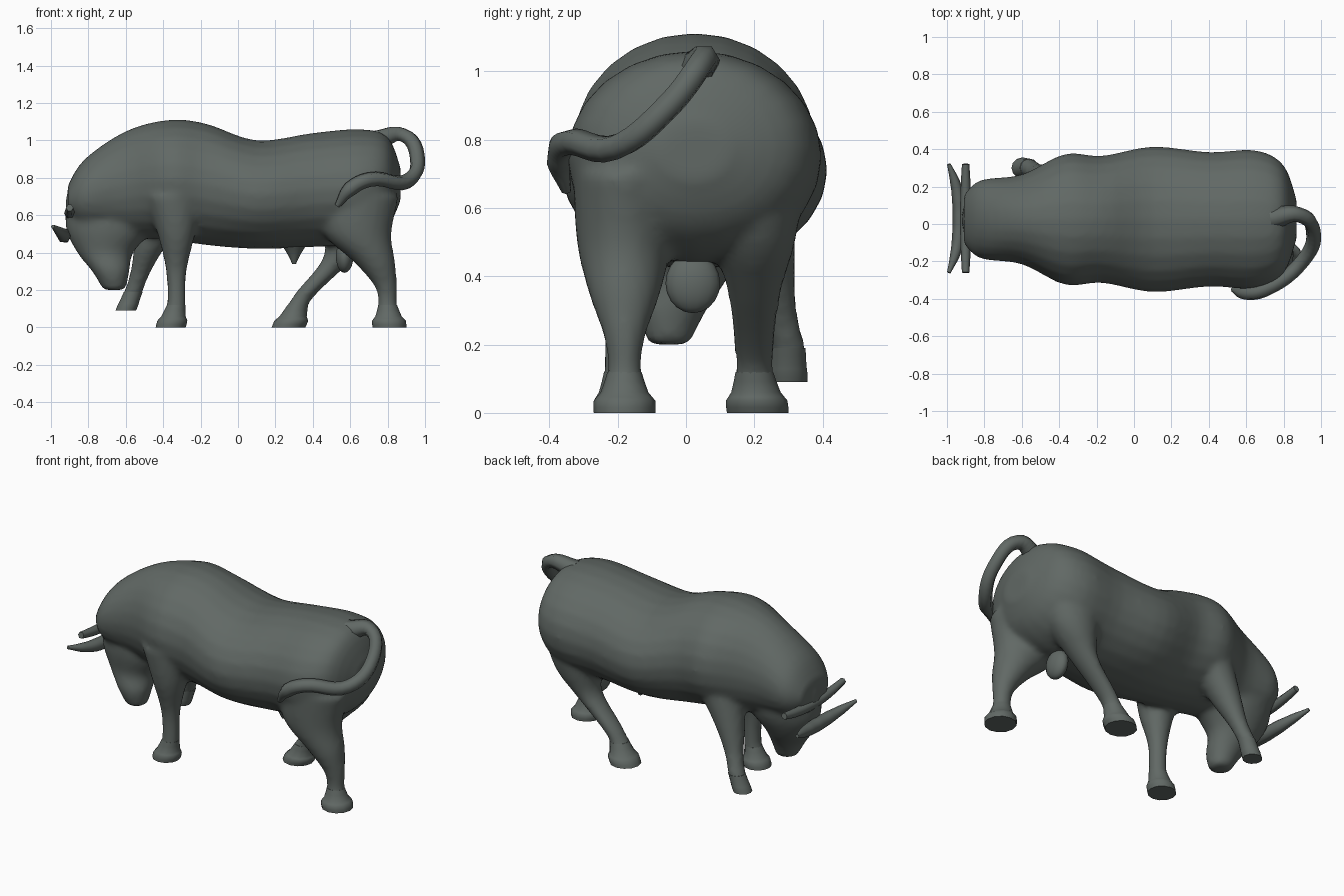
import bpy, bmesh, math
from mathutils import Vector

if "Cube" in bpy.data.objects:
    bpy.data.objects.remove(bpy.data.objects["Cube"])

grey = bpy.data.materials.new("bronze grey")
grey.use_nodes = True
grey.diffuse_color = (.12, .14, .13, 1)
grey.node_tree.nodes["Principled BSDF"].inputs["Base Color"].default_value = grey.diffuse_color


def smooth_rows(rows, steps):
    """Interpolate a list of equal-length rows with a flowing spline."""
    rows = [Vector(row) for row in rows]
    padded = [rows[0], *rows, rows[-1]]
    result = []
    for before, start, end, after in zip(padded, rows, rows[1:], padded[3:]):
        leave, arrive = (end - before) / 2, (after - start) / 2
        for step in range(steps):
            t = step / steps
            ease = t * t * (3 - 2 * t)
            result.append(start.lerp(end, ease)
                          + leave * t * (1 - t) ** 2 - arrive * t * t * (1 - t))
    return result + [rows[-1]]


def loft(bm, rows, upright, sides=24, steps=4):
    """Join elliptical rings; each row is x, y, z, half depth, half width."""
    rings = []
    for x, y, z, depth, width in smooth_rows(rows, steps):
        ring = []
        for side in range(sides):
            angle = math.tau * side / sides
            across, along = width * math.cos(angle), depth * math.sin(angle)
            offset = (along, across, 0) if upright else (0, across, along)
            ring.append(bm.verts.new(Vector((x, y, z)) + Vector(offset)))
        rings.append(ring)
    for ring, following in zip(rings, rings[1:]):
        for side in range(sides):
            right = (side + 1) % sides
            bm.faces.new((ring[side], ring[right], following[right], following[side]))
    bm.faces.new(rings[0])
    bm.faces.new(rings[-1])


def limb_width(depth):
    """Thick limbs are flattened sideways, thin ones are round."""
    return min(depth, .05 + depth / 2)


def limb(bm, joints, **options):
    """Loft a limb through joints given as x, y, z, half depth."""
    rows = [(x, y, z, depth, limb_width(depth)) for x, y, z, depth in joints]
    loft(bm, rows, upright=True, **options)


def shade(obj, degrees):
    bpy.ops.object.select_all(action="DESELECT")
    obj.select_set(True)
    bpy.context.view_layer.objects.active = obj
    bpy.ops.object.shade_smooth_by_angle(angle=math.radians(degrees))


def add_object(name, data):
    data.materials.append(grey)
    obj = bpy.data.objects.new(name, data)
    bpy.context.collection.objects.link(obj)
    return obj


def finish(name, bm, degrees):
    bmesh.ops.recalc_face_normals(bm, faces=bm.faces)
    mesh = bpy.data.meshes.new(name)
    bm.to_mesh(mesh)
    bm.free()
    obj = add_object(name, mesh)
    shade(obj, degrees)
    return obj


def tube(name, points, radii):
    """Sweep a faceted round section along a smooth path."""
    curve = bpy.data.curves.new(name, "CURVE")
    curve.dimensions = "3D"
    curve.bevel_depth = 1
    curve.bevel_resolution = 1
    curve.resolution_u = 6
    curve.use_fill_caps = True
    spline = curve.splines.new("BEZIER")
    spline.bezier_points.add(len(points) - 1)
    for knot, point, radius in zip(spline.bezier_points, points, radii):
        knot.co, knot.radius = point, radius
        knot.handle_left_type = knot.handle_right_type = "AUTO"
    return add_object(name, curve)


def brow_arc(name, x, z, sweep, rise, thick, taper):
    """Tapered arc across the brow, bending forward and up at both tips."""
    spans = [step / 3 for step in range(-3, 4)]
    points = [(x - sweep * t * t, .03 + .29 * t, z + rise * t * t) for t in spans]
    tube(name, points, [thick - taper * t * t for t in spans])


# Trunk: x, top, bottom, half width
trunk = [(-.91, .76, .6, .13), (-.82, .9, .52, .21), (-.6, 1.05, .48, .24),
         (-.37, 1.11, .47, .35), (-.17, 1.09, .44, .34), (.1, 1, .42, .39),
         (.4, 1.04, .43, .36), (.65, 1.06, .45, .37), (.8, 1.02, .54, .29),
         (.87, .85, .68, .1)]
body = bmesh.new()
loft(body, [(x, .025, (top + bottom) / 2, (top - bottom) / 2, width)
            for x, top, bottom, width in trunk], upright=False)

# Lowered head, from neck to muzzle
limb(body, [(-.69, .03, .7, .23), (-.69, .02, .53, .23), (-.71, 0, .4, .15),
            (-.68, -.04, .3, .1), (-.66, -.05, .2, .06)])

# Legs from shoulder or hip to ankle, ending at the middle of the sole
legs = {
    "front_right": [(-.35, -.2, .7, .15), (-.33, -.2, .5, .1), (-.33, -.19, .3, .055),
                    (-.33, -.19, .12, .05), (-.36, -.19, 0, .08)],
    "front_left": [(-.35, .2, .7, .15), (-.46, .23, .46, .09), (-.52, .27, .3, .055),
                   (-.56, .3, .19, .05), (-.6, .3, .09, .055)],
    "hind_right": [(.64, -.17, .7, .22), (.64, -.18, .5, .18), (.73, -.18, .35, .11),
                   (.79, -.18, .22, .06), (.8, -.18, .12, .05), (.81, -.18, 0, .09)],
    "hind_left": [(.62, .2, .7, .2), (.6, .2, .5, .14), (.53, .2, .36, .08),
                  (.38, .2, .2, .06), (.32, .2, .12, .055), (.27, .21, 0, .09)],
}
for name, joints in legs.items():
    ankle, sole = Vector(joints[-2]), Vector(joints[-1])
    pastern = ankle.lerp(sole, .5)
    limb(body, [*joints[:-1], pastern])

    # Hoof flares from the ankle to a short upright wall
    rim = sole.lerp(ankle, .3)
    rim.w = sole.w
    hoof = bmesh.new()
    limb(hoof, [sole, rim, pastern, ankle], sides=12, steps=2)
    finish(name + "_hoof", hoof, 40)

# Merge trunk, head and legs into one continuous skin
skin = finish("body", body, 180)
merge = skin.modifiers.new("merge", "REMESH")
merge.mode = "VOXEL"
merge.voxel_size = .018
merge.use_smooth_shade = True
relax = skin.modifiers.new("relax", "SMOOTH")
relax.iterations = 5

# Underside parts
sheath = bmesh.new()
limb(sheath, [(.3, .02, .46, .08), (.3, .02, .4, .04), (.3, .02, .34, .01)], sides=12)
finish("sheath", sheath, 60)
bpy.ops.mesh.primitive_uv_sphere_add(segments=14, ring_count=10, radius=.08,
                                     location=(.57, .02, .38))
scrotum = bpy.context.object
scrotum.name = "scrotum"
scrotum.scale = (.6, 1, 1.1)
scrotum.data.materials.append(grey)
shade(scrotum, 60)

# Tail loops up, round and forward along the right flank
tail_path = [(.74, .03, 1), (.88, .05, 1.03), (.96, -.05, .9), (.9, -.2, .78),
             (.7, -.35, .79), (.6, -.37, .74), (.53, -.35, .65)]
tube("tail", tail_path, [.06, *[.04] * 5, .015])

# Horns and ears
brow_arc("horns", x=-.93, z=.49, sweep=.06, rise=.05, thick=.04, taper=.03)
brow_arc("ears", x=-.9, z=.61, sweep=0, rise=.03, thick=.03, taper=.01)
